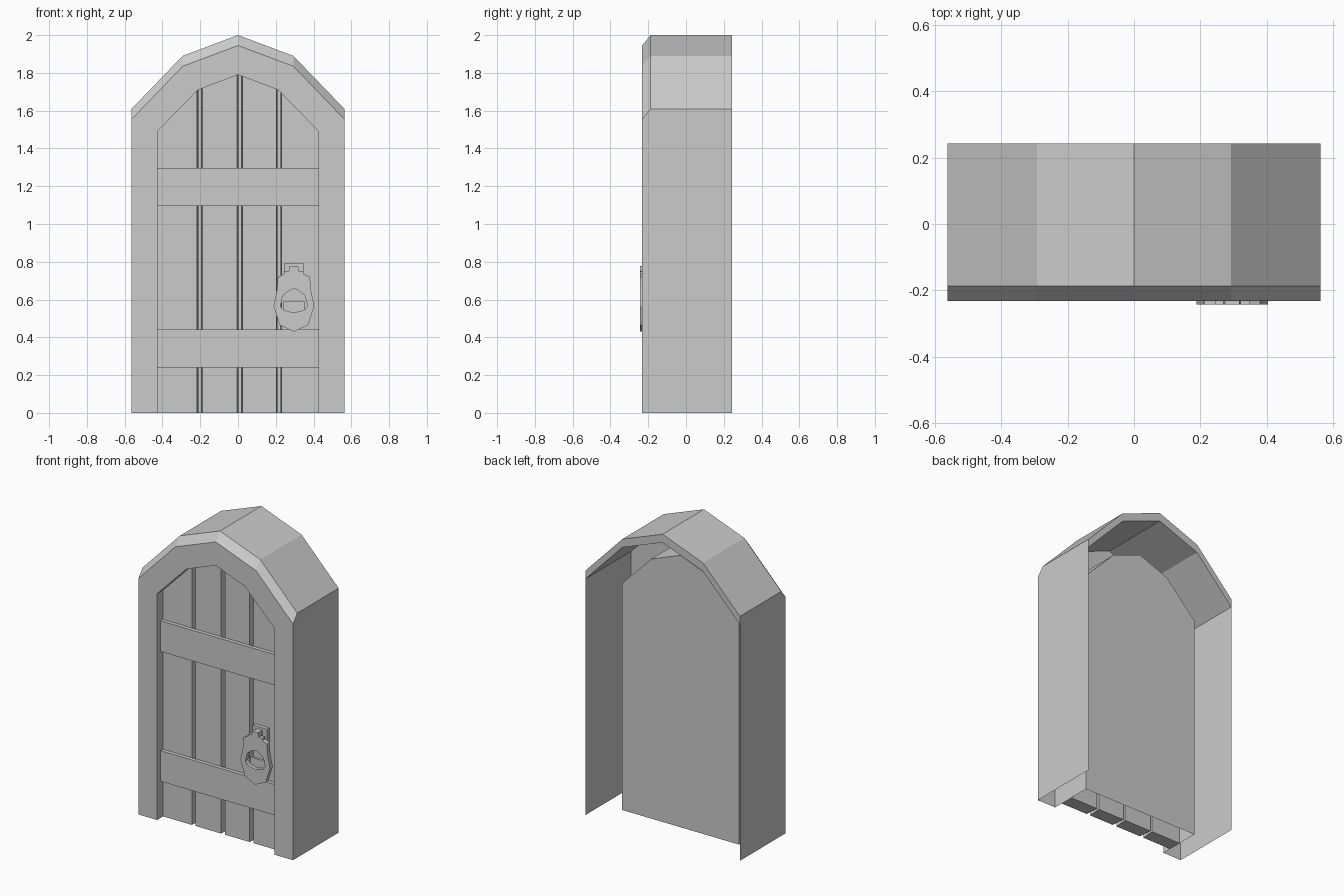
import bpy, bmesh

if "Cube" in bpy.data.objects:
    bpy.data.objects.remove(bpy.data.objects["Cube"])

FRONT, CHAMFER, BACK = -0.232, -0.187, 0.243
PANEL_Y, PLANK_F, PLANK_B = 0.058, -0.17, -0.08
ARCH = [(-0.563, 1.61), (-0.293, 1.89), (0, 2.0), (0.293, 1.89), (0.563, 1.61)]
OPENING = [(-0.427, 0), (-0.427, 1.49), (-0.212, 1.71), (0, 1.79),
           (0.212, 1.71), (0.427, 1.49), (0.427, 0)]


def make_object(name, build):
    bm = bmesh.new()
    build(bm)
    bmesh.ops.remove_doubles(bm, verts=bm.verts, dist=0.0001)
    mesh = bpy.data.meshes.new(name)
    bm.to_mesh(mesh)
    bm.free()
    obj = bpy.data.objects.new(name, mesh)
    bpy.context.collection.objects.link(obj)
    return obj


def at(profile, y, drop=0.0):
    return [(x, y, z - drop) for x, z in profile]


def face(bm, pts):
    return bm.faces.new([bm.verts.new(p) for p in pts])


def strip(bm, a, b, closed=False):
    n = len(a)
    for i in range(n if closed else n - 1):
        j = (i + 1) % n
        face(bm, [a[i], a[j], b[j], b[i]])


def prism(name, front, back, y0, y1):
    def build(bm):
        a, b = at(front, y0), at(back, y1)
        strip(bm, a, b, True)
        face(bm, a)
        face(bm, b)
        bmesh.ops.remove_doubles(bm, verts=bm.verts, dist=0.0001)
        bmesh.ops.recalc_face_normals(bm, faces=bm.faces)
    return make_object(name, build)


def box(name, x0, x1, z0, z1, y0, y1):
    p = [(x0, z0), (x0, z1), (x1, z1), (x1, z0)]
    return prism(name, p, p, y0, y1)


# Arched surround: thin side walls, thick arch, chamfered front edge, reveal
def surround(bm):
    low_f, mid = at(ARCH, FRONT, 0.055), at(ARCH, CHAMFER)
    back, low_b = at(ARCH, BACK), at(ARCH, BACK, 0.055)
    strip(bm, low_f, mid)
    strip(bm, mid, back)
    strip(bm, back, low_b)
    strip(bm, low_b, low_f)
    for i, s in ((0, -1), (-1, 1)):
        x = ARCH[i][0]
        wall = [(x, FRONT, 0), low_f[i], mid[i], back[i], (x, BACK, 0)]
        face(bm, wall if s < 0 else wall[::-1])
    outer = [(ARCH[0][0], FRONT, 0)] + low_f + [(ARCH[-1][0], FRONT, 0)]
    strip(bm, at(OPENING, FRONT), outer)
    strip(bm, at(OPENING, PANEL_Y), at(OPENING, FRONT))


make_object("door_surround", surround)

# Flat sheet closing the back of the door
make_object("back_panel", lambda bm: face(bm, at(OPENING, PANEL_Y)))


# Vertical planks following the arch, gaps narrowing toward the back
def top_z(x):
    for (x0, z0), (x1, z1) in zip(OPENING[1:-1], OPENING[2:-1]):
        if x0 <= x <= x1:
            return z0 + (z1 - z0) * (x - x0) / (x1 - x0)


def plank_profile(x0, x1):
    m = (x0 + x1) / 2
    return [(x0, 0), (x0, top_z(x0)), (m, top_z(m)), (x1, top_z(x1)), (x1, 0)]


gaps = [-0.427, -0.203, 0.01, 0.217, 0.427]
for i in range(4):
    def edges(half):
        return (gaps[i] + (half if i > 0 else 0), gaps[i + 1] - (half if i < 3 else 0))
    prism("plank", plank_profile(*edges(0.014)), plank_profile(*edges(0.007)),
          PLANK_F, PLANK_B)

# Cross bars
for z in (0.24, 1.095):
    box("cross_bar", -0.427, 0.427, z, z + 0.202, -0.195, PLANK_F)

# Handle: mounting plate, ring pull and catch behind it
HX = 0.296
box("handle_plate", HX - 0.052, HX + 0.052, 0.69, 0.79, -0.195, PLANK_F)
box("handle_stem", HX - 0.02, HX + 0.02, 0.735, 0.775, -0.22, -0.19)
box("handle_catch", HX - 0.055, HX + 0.055, 0.53, 0.59, -0.22, -0.205)


def ring(bm):
    half_out = [(0.022, 0.778), (0.026, 0.75), (0.052, 0.748), (0.052, 0.735),
                (0.085, 0.72), (0.09, 0.65), (0.108, 0.565), (0.075, 0.465)]
    half_in = [(0.006, 0.655), (0.02, 0.65), (0.035, 0.64), (0.045, 0.632),
               (0.055, 0.625), (0.06, 0.615), (0.072, 0.565), (0.055, 0.545)]

    def loop(half, bottom):
        right = [(HX + x, z) for x, z in half]
        left = [(HX - x, z) for x, z in reversed(half)]
        return right + [(HX, bottom)] + left
    out, inn = loop(half_out, 0.43), loop(half_in, 0.53)
    y0, y1 = -0.243, -0.215
    rings = [at(out, y0), at(out, y1), at(inn, y1), at(inn, y0)]
    for k in range(4):
        strip(bm, rings[k], rings[(k + 1) % 4], True)
    bmesh.ops.remove_doubles(bm, verts=bm.verts, dist=0.0001)
    bmesh.ops.recalc_face_normals(bm, faces=bm.faces)


make_object("ring_pull", ring)
